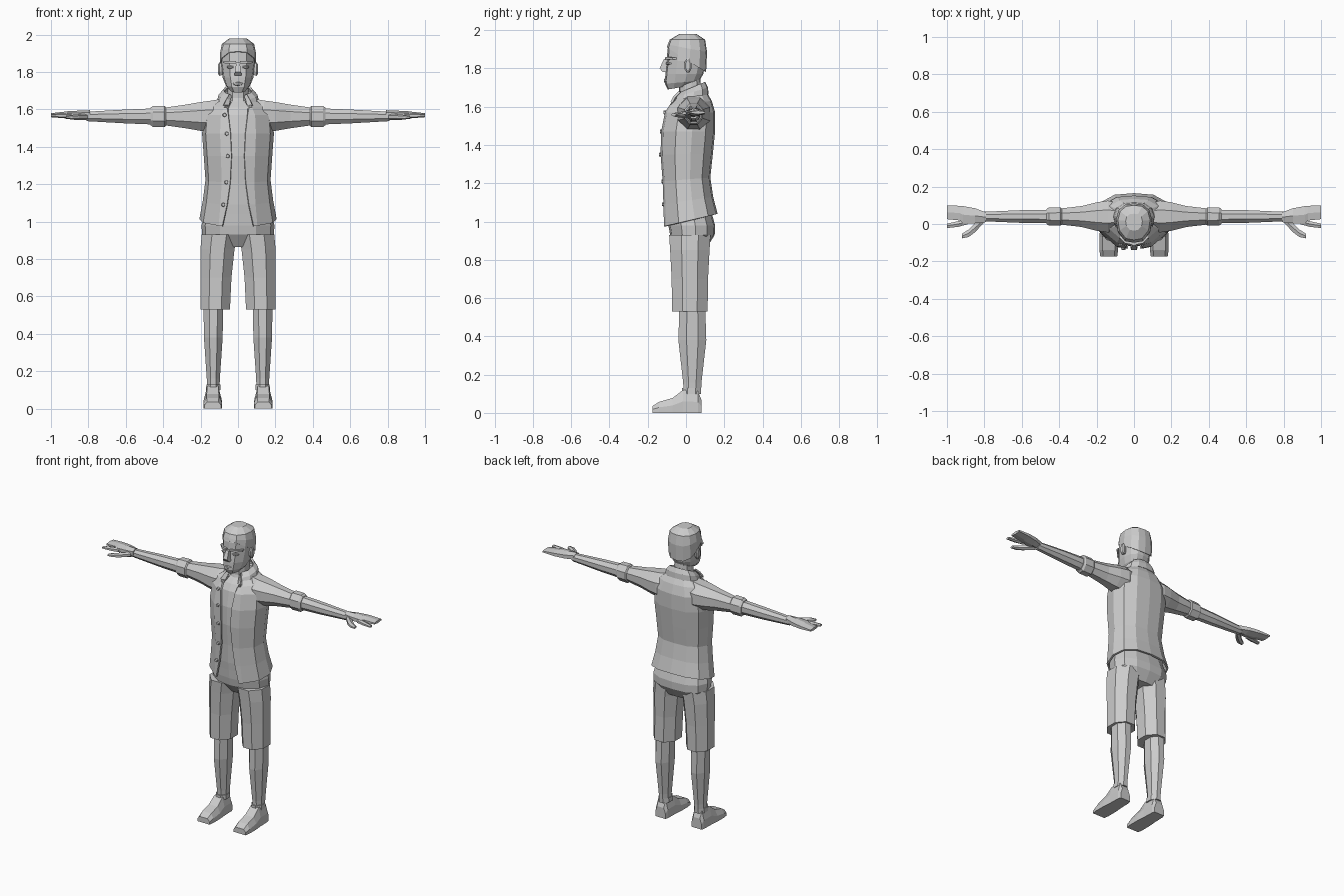
import bpy, bmesh, math

cube = bpy.data.objects.get("Cube")
if cube:
    bpy.data.objects.remove(cube, do_unlink=True)

grey = bpy.data.materials.new("plain_grey")
grey.use_nodes = True
GREY = (.6, .6, .6, 1)
grey.diffuse_color = GREY
grey.node_tree.nodes["Principled BSDF"].inputs["Base Color"].default_value = GREY

# Left half of the body cross-section, front to back, in half widths
SECTION = [(.5, -.92), (.9, -.45), (1, .15), (.86, .65), (.5, .94)]


def loft(name, rings, closed=True, mirror=False, thickness=0):
    """Skin a list of equal point rings; closed ones get end caps."""
    bm = bmesh.new()
    loops = [[bm.verts.new(point) for point in ring] for ring in rings]
    count = len(loops[0])
    for lower, upper in zip(loops, loops[1:]):
        for i in range(count if closed else count - 1):
            j = (i + 1) % count
            bm.faces.new((lower[i], lower[j], upper[j], upper[i]))
    if closed:
        bm.faces.new(loops[0])
        bm.faces.new(loops[-1])
        bmesh.ops.recalc_face_normals(bm, faces=bm.faces)
    mesh = bpy.data.meshes.new(name)
    bm.to_mesh(mesh)
    bm.free()
    mesh.materials.append(grey)
    obj = bpy.data.objects.new(name, mesh)
    bpy.context.collection.objects.link(obj)
    if mirror:
        obj.modifiers.new("mirror", "MIRROR")
    if thickness:
        solidify = obj.modifiers.new("thickness", "SOLIDIFY")
        solidify.thickness, solidify.offset = thickness, -1


def body_ring(z, width, front, back, rise=0, gap=0, inset=0):
    """Level or tilted ring (rise lifts the back); gap opens the front."""
    width, front, back = width - inset, front + inset, back - inset
    middle, depth = (front + back) / 2, (back - front) / 2
    left = [(x * width, y) for x, y in SECTION]
    right = [(-x, y) for x, y in reversed(left)]
    if gap:
        outline = [(gap, -1)] + left + [(0, 1)] + right + [(-gap, -1)]
    else:
        outline = [(0, -1)] + left + [(0, 1)] + right
    return [(x, middle + y * depth, z + rise * (y + 1) / 2) for x, y in outline]


def tube(name, axis, centre, stations, sides=8, mirror=True):
    """Flat-sided tube; a station is position, two half sizes and a sideways shift."""
    rings = []
    corner = 1 / math.cos(math.pi / sides)
    for position, size_a, size_b, *shift in stations:
        ring = []
        for i in range(sides):
            angle = math.tau * (i + .5) / sides
            point = [centre[0] + sum(shift) + size_a * corner * math.cos(angle),
                     centre[1] + size_b * corner * math.sin(angle)]
            point.insert("xyz".index(axis), position)
            ring.append(point)
        rings.append(ring)
    loft(name, rings, mirror=mirror)


# Head, hair and neck
loft("head", [
    body_ring(z=1.69, width=.042, front=-.095, back=.02, rise=.02),
    body_ring(z=1.72, width=.066, front=-.11, back=.07, rise=.015),
    body_ring(z=1.77, width=.082, front=-.108, back=.09),
    body_ring(z=1.84, width=.092, front=-.1, back=.103),
    body_ring(z=1.9, width=.092, front=-.097, back=.105),
    body_ring(z=1.94, width=.08, front=-.08, back=.09)])
loft("hair", [
    body_ring(z=1.91, width=.096, front=-.1, back=.105, rise=-.13),
    body_ring(z=1.925, width=.096, front=-.095, back=.11, rise=-.04),
    body_ring(z=1.95, width=.086, front=-.085, back=.1),
    body_ring(z=1.98, width=.045, front=-.035, back=.055)])
loft("neck", [
    body_ring(z=1.58, width=.068, front=-.06, back=.09, rise=.04),
    body_ring(z=1.66, width=.058, front=-.035, back=.08, rise=.02),
    body_ring(z=1.75, width=.055, front=-.04, back=.075)])

# Face details
tube("nose", "z", centre=(0, -.105), sides=4, mirror=False,
     stations=[(1.85, .01, .01), (1.8, .016, .033), (1.78, .02, .015)])
tube("eyebrows", "x", centre=(-.1, 1.852), sides=4,
     stations=[(.012, .01, .006), (.048, .01, .007, .007), (.08, .01, .005, .04)])
tube("eyes", "x", centre=(-.097, 1.826), sides=6,
     stations=[(.025, .006, .004), (.042, .007, .008), (.06, .006, .004, .014)])
tube("lips", "x", centre=(-.106, 1.736), sides=6, mirror=False,
     stations=[(-.03, .008, .004, .01), (0, .01, .012), (.03, .008, .004, .01)])
tube("ears", "x", centre=(.01, 1.815),
     stations=[(.08, .014, .03), (.1, .019, .036), (.106, .012, .026)])

# Open shirt, buttoned edge and undershirt share one set of rings
SHIRT = [
    dict(z=.975, width=.207, front=-.115, back=.165, rise=.065),
    dict(z=1.09, width=.188, front=-.118, back=.142, rise=.04),
    dict(z=1.21, width=.174, front=-.122, back=.127, rise=.02),
    dict(z=1.35, width=.183, front=-.133, back=.14),
    dict(z=1.47, width=.192, front=-.13, back=.152),
    dict(z=1.57, width=.183, front=-.11, back=.152),
    dict(z=1.61, width=.15, front=-.085, back=.135, rise=.02),
    dict(z=1.645, width=.085, front=-.05, back=.1, rise=.045)]


def opening(z):
    return .035 + .35 * (z - 1.35) ** 2


loft("shirt", [body_ring(**ring, gap=opening(ring["z"])) for ring in SHIRT],
     closed=False, thickness=.011)
waist = body_ring(z=1.04, width=.18, front=-.1, back=.13)
loft("undershirt", [waist] + [body_ring(**ring, inset=.013) for ring in SHIRT[1:]])
for number, ring in enumerate(SHIRT[1:6], start=1):
    face = ring["front"] + .005
    tube(f"button_{number}", "y", centre=(-opening(ring["z"]) - .02, ring["z"]),
         stations=[(face, .01, .01), (face - .012, .008, .008)], sides=6, mirror=False)
loft("collar", [
    body_ring(z=1.62, width=.112, front=-.07, back=.118, rise=.045, gap=.08),
    body_ring(z=1.65, width=.104, front=-.055, back=.115, rise=.05, gap=.065),
    body_ring(z=1.675, width=.078, front=-.03, back=.1, rise=.055, gap=.05)],
    closed=False, thickness=.012)

# Sleeves, rolled cuffs and forearms along one arm line
ARM = (.04, 1.562)
tube("sleeves", "x", ARM, [(.08, .07, .095), (.14, .085, .085), (.2, .076, .077),
                           (.28, .056, .063), (.4, .042, .046)])
tube("rolled_cuffs", "x", ARM, [(.385, .043, .05), (.392, .049, .057),
                                (.455, .048, .056), (.468, .04, .046)])
tube("forearms", "x", ARM, [(.45, .036, .043), (.6, .034, .037), (.81, .025, .025)])

# Hands with separate index finger and thumb
tube("hands", "x", centre=(.05, 1.57), sides=6, stations=[
    (.79, .026, .022, -.014), (.85, .04, .02, -.006), (.915, .046, .017),
    (.93, .039, .015, .008), (1, .037, .008, .013)])
tube("index_fingers", "x", centre=(0, 1.566), sides=6, stations=[
    (.89, .014, .013, .012), (.94, .015, .011), (1, .012, .007, -.01)])
tube("thumbs", "x", centre=(-.02, 1.558), sides=6, stations=[
    (.805, .016, .014, .04), (.85, .024, .014), (.885, .02, .011, -.03),
    (.92, .012, .007, -.045)])

# Shorts
loft("shorts_hips", [
    body_ring(z=.865, width=.14, front=-.035, back=.11),
    body_ring(z=.93, width=.192, front=-.083, back=.15),
    body_ring(z=.98, width=.195, front=-.092, back=.152),
    body_ring(z=1.06, width=.175, front=-.098, back=.13)])
tube("shorts_legs", "z", centre=(.11, .02), stations=[
    (.53, .079, .093, .012), (.7, .083, .095, .008), (.85, .091, .103), (.93, .094, .108, -.01)])

# Bare legs
tube("legs", "z", centre=(.132, .033), stations=[
    (.1, .033, .045), (.16, .035, .048), (.38, .05, .073), (.6, .053, .066)])

# Shoes and ankle trims
SHOE = [(-1, 0), (1, 0), (1, .5), (.65, 1), (-.65, 1), (-1, .5)]
shoe_rings = []
for y, width, height in [(.08, .037, .07), (.062, .043, .115), (-.015, .045, .12),
                         (-.07, .05, .078), (-.14, .05, .058), (-.175, .045, .036)]:
    shoe_rings.append([(.135 + u * width, y, v * height) for u, v in SHOE])
loft("shoes", shoe_rings, mirror=True)
tube("ankle_trims", "z", centre=(.132, .028), stations=[(.1, .039, .05), (.13, .037, .05)])
